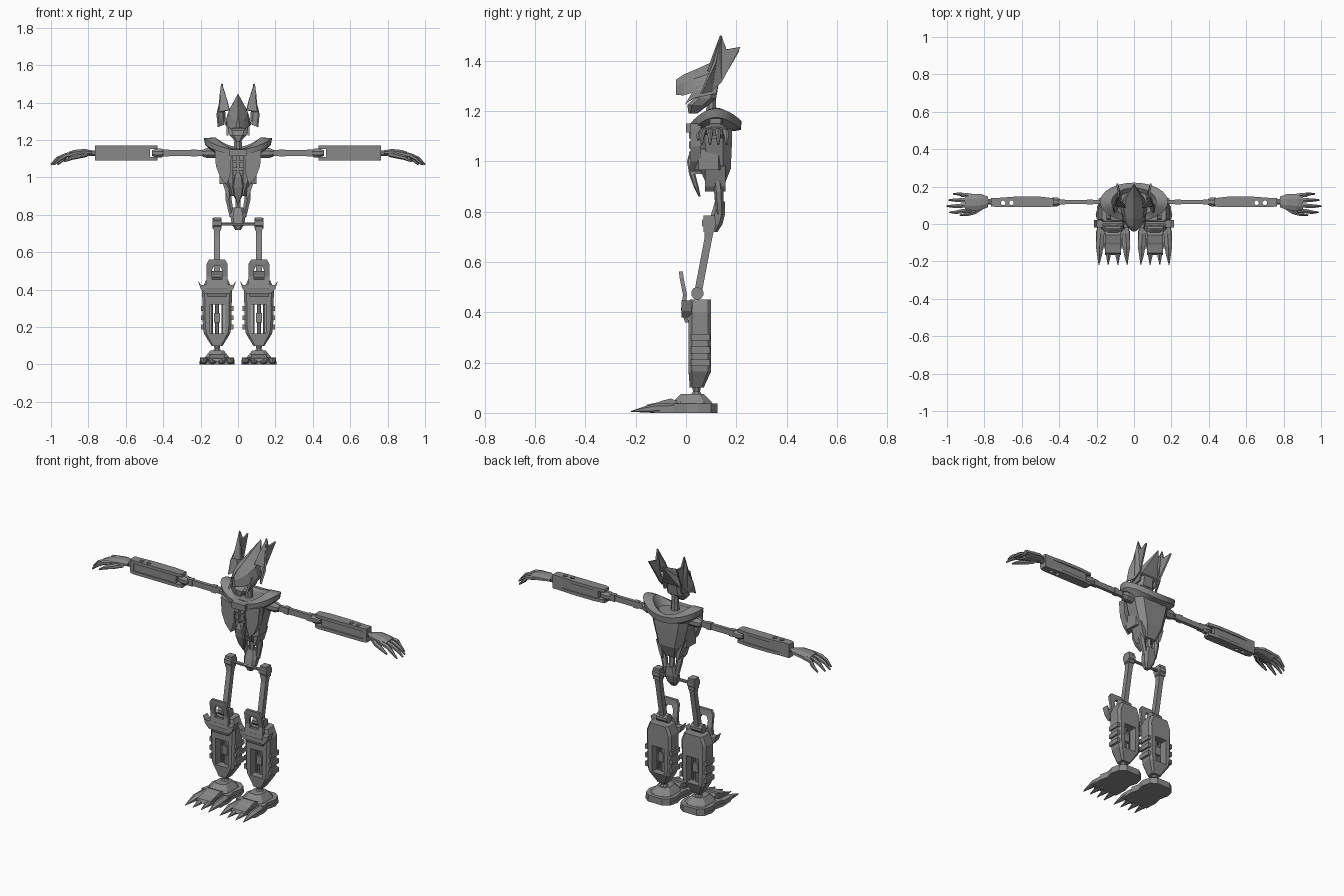
import bpy, bmesh, math
from mathutils import Vector

if "Cube" in bpy.data.objects:
    bpy.data.objects.remove(bpy.data.objects["Cube"])

metal = bpy.data.materials.new("grey_metal")
metal.diffuse_color = (0.25, 0.25, 0.25, 1)
metal.use_nodes = True
metal.node_tree.nodes["Principled BSDF"].inputs["Base Color"].default_value = metal.diffuse_color


def finish(name, bm, mirror=False, smooth=False, cut=None, thick=0):
    """Turn a bmesh into a named part, with optional cutter and mirror."""
    bmesh.ops.recalc_face_normals(bm, faces=bm.faces)
    me = bpy.data.meshes.new(name)
    bm.to_mesh(me)
    bm.free()
    ob = bpy.data.objects.new(name, me)
    bpy.context.collection.objects.link(ob)
    me.materials.append(metal)
    if smooth:
        bpy.ops.object.select_all(action='DESELECT')
        ob.select_set(True)
        bpy.context.view_layer.objects.active = ob
        bpy.ops.object.shade_smooth_by_angle(angle=math.radians(35))
    if thick:
        m = ob.modifiers.new("thickness", 'SOLIDIFY')
        m.thickness, m.offset = thick, 0
    for c in cut or []:
        m = ob.modifiers.new("opening", 'BOOLEAN')
        m.object, m.operation = c, 'DIFFERENCE'
        c.hide_render = True
        c.hide_set(True)
    if mirror:
        ob.modifiers.new("mirror", 'MIRROR')
    return ob


def skin(name, rings, closed=False, **kw):
    """Bridge rings of points, capping the ends unless closed."""
    bm = bmesh.new()
    vs = [[bm.verts.new(p) for p in r] for r in rings]
    n = len(rings[0])
    pairs = list(zip(vs, vs[1:])) + ([(vs[-1], vs[0])] if closed else [])
    for a, b in pairs:
        for i in range(n):
            j = (i + 1) % n
            bm.faces.new((a[i], a[j], b[j], b[i]))
    if not closed:
        bm.faces.new(vs[0])
        bm.faces.new(vs[-1])
    return finish(name, bm, **kw)


def tube(name, pts, radii, n=8, squash=1.0, **kw):
    """Tapered sweep along a polyline."""
    pts = [Vector(p) for p in pts]
    rings = []
    for i, p in enumerate(pts):
        t = (pts[min(i + 1, len(pts) - 1)] - pts[max(i - 1, 0)]).normalized()
        ref = Vector((0, 0, 1)) if abs(t.z) < 0.8 else Vector((0, 1, 0))
        u = t.cross(ref).normalized()
        v = u.cross(t)
        r = radii[i] / math.cos(math.pi / n)
        ang = [math.pi * (2 * k + 1) / n for k in range(n)]
        rings.append([p + r * (math.cos(a) * u + squash * math.sin(a) * v) for a in ang])
    return skin(name, rings, **kw)


def loft(name, levels, cx=0, c=0.25, **kw):
    """Stack of chamfered rectangles: (z, half width, y front, y back)."""
    rings = []
    for z, hx, y0, y1 in levels:
        k = c * min(hx * 2, y1 - y0)
        rings.append([(cx + x, y, z) for x, y in (
            (-hx + k, y0), (hx - k, y0), (hx, y0 + k), (hx, y1 - k),
            (hx - k, y1), (-hx + k, y1), (-hx, y1 - k), (-hx, y0 + k))])
    return skin(name, rings, **kw)


def prism(name, outline, axis, a, b, **kw):
    """Extrude a 2D outline along x, y or z from a to b."""
    put = {'x': lambda p, d: (d, p[0], p[1]), 'y': lambda p, d: (p[0], d, p[1]),
           'z': lambda p, d: (p[0], p[1], d)}[axis]
    return skin(name, [[put(p, d) for p in outline] for d in (a, b)], **kw)


def box(name, x0, x1, y0, y1, z0, z1, **kw):
    return prism(name, [(x0, y0), (x1, y0), (x1, y1), (x0, y1)], 'z', z0, z1, **kw)


def plate(name, pts, thick, **kw):
    bm = bmesh.new()
    bm.faces.new([bm.verts.new(p) for p in pts])
    bmesh.ops.triangulate(bm, faces=bm.faces)
    return finish(name, bm, thick=thick, **kw)


M = dict(mirror=True)

# Head: pointed helmet shell, jaw, blade ears, neck
shell = []
for y, top, bot, w in ((-.04, 1.325, 1.265, .008), (-.01, 1.345, 1.262, .04), (.03, 1.362, 1.275, .062),
                       (.08, 1.384, 1.285, .072), (.14, 1.413, 1.315, .055), (.21, 1.447, 1.435, .004)):
    mid = top * .6 + bot * .4
    shell.append([(0, y, top), (w * .75, y, mid), (w, y, bot), (-w, y, bot), (-w * .75, y, mid)])
skin("helmet_shell", shell)
loft("jaw", [(1.19, .012, .01, .045), (1.225, .045, .005, .09), (1.25, .055, .03, .12), (1.31, .055, .03, .13)])
tube("neck", [(0, .1, 1.12), (0, .1, 1.26)], [.022, .018], smooth=True)
plate("ear_blade", [(.105, .06, 1.27), (.112, .09, 1.34), (.1, .115, 1.395), (.095, .125, 1.44), (.086, .14, 1.5),
                    (.082, .16, 1.445), (.09, .217, 1.455), (.07, .14, 1.315), (.08, .1, 1.28)], .01, **M)
plate("ear_inner_blade", [(.1, .1, 1.35), (.086, .14, 1.5), (.06, .11, 1.42), (.045, .09, 1.36)], .01, **M)
prism("cheek_guard", [(-.005, 1.225), (.03, 1.25), (.12, 1.27), (.13, 1.31), (.04, 1.3)], 'x', .052, .062, **M)

# Collar: saddle-shaped ring raised at the shoulders
ring = []
for k in range(32):
    a = 2 * math.pi * k / 32
    c, s = math.cos(a), math.sin(a)
    z = 1.16 + .05 * c * c - (.012 if s < 0 else 0) * s * s
    ring.append([(.182 * c, .118 + .103 * s, z), (.176 * c, .118 + .1 * s, z - .035),
                 (.12 * c, .118 + .07 * s, 1.12), (.085 * c, .118 + .05 * s, 1.15),
                 (.12 * c, .118 + .075 * s, z + .004)])
skin("collar", ring, closed=True, smooth=True)

# Torso: tapered back shell, chest plates, ribs, hanging claw
loft("torso", [(.9, .045, .085, .15), (.97, .08, .055, .178), (1.08, .11, .04, .183), (1.155, .125, .04, .183)])
prism("chest_plate", [(.035, 1.12), (.125, 1.15), (.118, 1.06), (.095, 1.0), (.06, .96), (.04, 1.02)],
      'y', .018, .06, **M)
prism("side_rib", [(.06, .03), (.1, .05), (.095, .13), (.06, .15)], 'z', .965, 1.05, **M)
prism("lower_rib", [(.05, 1.0), (.085, .98), (.06, .9), (.045, .88)], 'y', .075, .157, **M)
for i in range(4):
    z = 1.105 - i * .04
    box("chest_vent", .006, .032 - i * .003, .012, .06, z - .014, z + .014, **M)
box("chest_core", -.03, .03, .025, .08, .95, 1.14)
box("upper_chest_block", -.045, .045, .0, .05, 1.115, 1.15)
claw = [(z, hx, y, y + d) for z, hx, y, d in ((.86, .004, .05, .008), (.9, .022, .03, .02),
                                              (.95, .03, .012, .025), (1.0, .022, .004, .02), (1.03, .01, .012, .015))]
loft("chest_claw", claw)

# Waist and pelvis
tube("waist_strut", [(.055, .12, .97), (.05, .13, .88), (.032, .135, .79)], [.013, .016, .012], n=6, **M)
tube("spine", [(0, .125, .93), (0, .135, .78)], [.014, .014], n=6)
loft("pelvis", [(.72, .015, .1, .125), (.75, .034, .09, .145), (.79, .04, .1, .155), (.84, .028, .115, .155)])
tube("hip_bar", [(-.1, .095, .75), (.1, .095, .75)], [.008, .008])

# Arm: shoulder, rod, elbow, drilled forearm
AY, AZ = .118, 1.13
tube("shoulder_joint", [(.11, AY, AZ), (.165, AY, AZ), (.19, AY, AZ)], [.027, .027, .018], **M)
tube("upper_arm_rod", [(.18, AY, AZ), (.4, AY, AZ)], [.01, .01], n=4, squash=1.6, **M)
for x in (.235, .385):
    box("arm_clamp", x - .015, x + .015, AY - .013, AY + .013, AZ - .019, AZ + .019, **M)
tube("elbow", [(.395, AY, AZ), (.41, AY, AZ), (.435, AY, AZ), (.46, AY, AZ)], [.014, .024, .024, .015], **M)
drills = [tube("drill_cutter", [(x, AY - .005, 1.0), (x, AY - .005, 1.25)], [.012, .012], n=12) for x in (.655, .7)]
arm = [(.43, AY - .02), (.45, AY - .028), (.74, AY - .028), (.765, AY - .02),
       (.765, AY + .022), (.72, AY + .022), (.64, AY + .028), (.5, AY + .028), (.43, AY + .02)]
prism("forearm_top_plate", arm, 'z', 1.152, 1.17, cut=drills, **M)
prism("forearm_bottom_plate", arm, 'z', 1.09, 1.108, cut=drills, **M)
box("forearm_core", .47, .75, AY - .02, AY + .022, 1.1, 1.16, cut=drills, **M)
box("forearm_end_cap", .742, .765, AY - .024, AY + .022, 1.1, 1.16, **M)

# Hand: wrist, palm, fingers, thumb
tube("wrist", [(.755, AY, AZ), (.8, AY, AZ)], [.014, .016], **M)
tube("palm", [(.78, AY, 1.132), (.82, AY, 1.134), (.87, AY - .003, 1.128), (.9, AY - .003, 1.12)],
     [.028, .043, .046, .042], squash=.42, **M)
for i, tip in enumerate((.965, .99, 1.0, .985)):
    y = .152 - i * .026
    d = (y - AY) * .25
    tube("finger", [(.87, y, 1.127), (.92, y + d * .5, 1.118), (tip - .035, y + d, 1.1), (tip, y + d, 1.068)],
         [.011, .011, .009, .004], n=6, **M)
tube("thumb", [(.81, .095, 1.125), (.85, .065, 1.115), (.89, .052, 1.105), (.93, .047, 1.085)],
     [.014, .012, .01, .004], n=6, **M)

# Leg: hip joint, thigh, knee, knee plate, horned guard
LX = .112
tube("hip_joint", [(LX - .023, .092, .755), (LX + .023, .092, .755)], [.028, .028], **M)
box("hip_socket", LX - .02, LX + .02, .07, .115, .72, .785, **M)
tube("thigh", [(LX, .095, .75), (LX, .088, .69), (LX, .05, .49)], [.02, .015, .015], n=4, **M)
tube("knee_joint", [(LX - .035, .045, .475), (LX + .035, .045, .475)], [.024, .024], n=10, **M)
arch = prism("arch_cutter", [(.085, .455), (.139, .455), (.139, .505), (.127, .527), (.097, .527), (.085, .505)],
             'y', -.1, .1)
skin("knee_plate", [[(LX - hx, y, z), (LX + hx, y, z), (LX + hx, y + .016, z), (LX - hx, y + .016, z)]
                    for z, hx, y in ((.36, .05, -.004), (.41, .058, -.02), (.47, .057, -.012),
                                     (.54, .055, -.026), (.562, .042, -.028))], cut=[arch], **M)
guard = [(-.102, .447), (-.085, .425), (-.05, .428), (.05, .428), (.085, .425), (.102, .447),
         (.088, .405), (.065, .38), (-.065, .38), (-.088, .405)]
prism("knee_guard", [(LX + x, z) for x, z in guard], 'y', -.018, .022, **M)

# Shin: hollow casing with rods and side clamps
slot = box("slot_cutter", .073, .151, -.1, .2, .165, .32)
loft("shin_casing", [(.1, .03, .015, .07), (.165, .07, .01, .1), (.2, .076, .01, .1), (.4, .08, .01, .1),
                     (.45, .06, .015, .1)], cx=LX, c=.15, cut=[slot], **M)
for x, r in ((.083, .006), (LX, .011), (.141, .006)):
    tube("shin_rod", [(x, .055, .16), (x, .055, .325)], [r, r], **M)
for z in (.2, .25, .3):
    for s in (-1, 1):
        box("shin_clamp", LX + s * .079 - .008, LX + s * .079 + .008, .02, .095, z - .013, z + .013, **M)
box("shin_piston", LX - .017, LX + .017, .035, .075, .225, .275, **M)

# Foot: ankle, instep, sole, ridged toes with claws
tube("ankle", [(LX, .042, .06), (LX, .042, .085), (LX, .042, .12)], [.03, .014, .02], **M)
loft("instep", [(.03, .07, -.06, .11), (.045, .06, -.05, .1), (.075, .036, -.02, .07)], cx=LX, **M)
sole = [(-.045, .125), (.045, .125), (.08, .1), (.093, .05), (.08, .0), (.092, -.05), (.088, -.13),
        (-.088, -.13), (-.092, -.05), (-.08, .0), (-.093, .05), (-.08, .1)]
prism("sole", [(LX + x, y) for x, y in sole], 'z', 0, .018, **M)
prism("heel", [(LX + x * .97, y) for x, y in sole if y > -.06], 'z', .018, .038, **M)
prism("toe_ridge", [(-.165, .015), (-.155, .033), (-.11, .042), (-.1, .047), (-.06, .057), (-.03, .045),
                    (-.03, .015)], 'x', LX - .042, LX + .042, **M)
for dx in (-.072, -.025, .025, .072):
    tube("toe_claw", [(LX + dx * .9, -.03, .02), (LX + dx, -.12, .018), (LX + dx, -.16, .014),
                      (LX + dx * 1.05, -.218, .006)], [.02, .02, .014, .002], n=6, squash=.8, **M)
